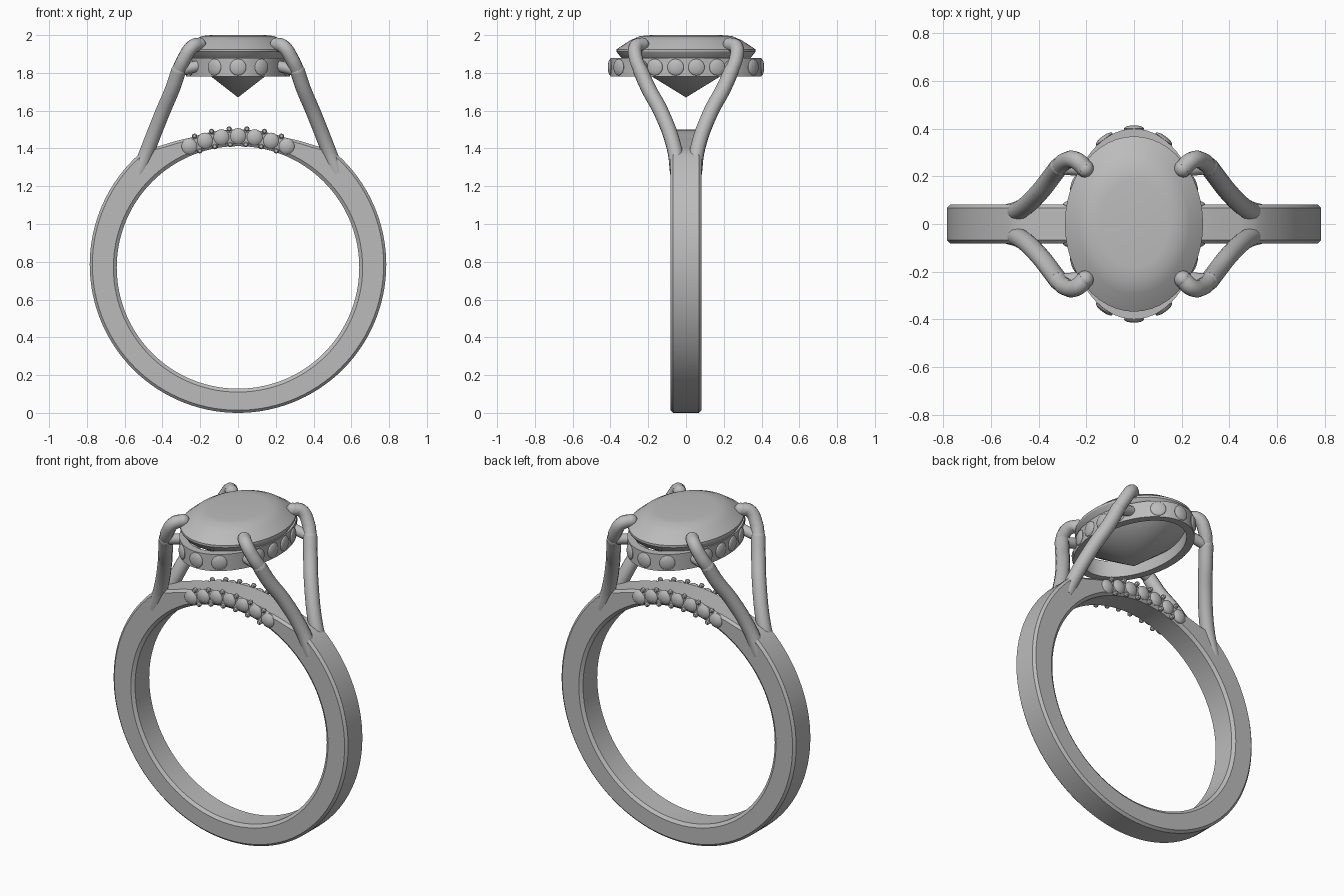
import bpy, bmesh, math
from mathutils import Vector

if "Cube" in bpy.data.objects:
    bpy.data.objects.remove(bpy.data.objects["Cube"])

metal = bpy.data.materials.new("grey metal")
metal.use_nodes = True
GREY = (0.5, 0.5, 0.5, 1)
metal.diffuse_color = GREY
metal.node_tree.nodes["Principled BSDF"].inputs["Base Color"].default_value = GREY


def finish(name, bm, angle=30):
    bmesh.ops.recalc_face_normals(bm, faces=bm.faces)
    mesh = bpy.data.meshes.new(name)
    bm.to_mesh(mesh)
    bm.free()
    mesh.materials.append(metal)
    obj = bpy.data.objects.new(name, mesh)
    bpy.context.collection.objects.link(obj)
    bpy.ops.object.select_all(action='DESELECT')
    obj.select_set(True)
    bpy.context.view_layer.objects.active = obj
    bpy.ops.object.shade_smooth_by_angle(angle=math.radians(angle))
    return obj


def loft(bm, rings, closed=True):
    """Skin a list of rings of points; closed joins the last ring to the first."""
    rows = [[bm.verts.new(p) for p in ring] for ring in rings]
    pairs = zip(rows, rows[1:] + rows[:1]) if closed else zip(rows, rows[1:])
    for a, b in pairs:
        for i in range(len(a)):
            j = (i + 1) % len(a)
            bm.faces.new((a[i], a[j], b[j], b[i]))
    return rows


def ball(bm, centre, normal, radius, depth, detail=14):
    """Rounded stone flattened along its normal."""
    verts = bmesh.ops.create_uvsphere(bm, u_segments=detail, v_segments=detail // 2 + 1,
                                      radius=radius)["verts"]
    turn = Vector(normal).to_track_quat('Z', 'Y')
    for v in verts:
        v.co.z *= depth / radius
        v.co = turn @ v.co + Vector(centre)


# Band: chamfered section, thinned across the top into a low bridge
OUTER = [(0, 0.715), (21, 0.718), (32, 0.746), (40, 0.785), (181, 0.785)]


def outer_radius(angle):
    a = abs(math.degrees(angle))
    for (a0, r0), (a1, r1) in zip(OUTER, OUTER[1:]):
        if a <= a1:
            return r0 + (r1 - r0) * (a - a0) / (a1 - a0)


def band_ring(angle):
    s, c = math.sin(angle), math.cos(angle)
    ro, ri, w, ch = outer_radius(angle), 0.642, 0.082, 0.014

    def at(r, y, z):
        return (r * s, y, z + r * c)
    zo, zi = 0.785, 0.77
    half = [at(ri, w - ch, zi), at(ri + 0.018, w, zi), at(ro - ch, w, zo), at(ro, w - ch, zo)]
    return half + [(x, -y, z) for x, y, z in reversed(half)]


bm = bmesh.new()
N = 120
loft(bm, [band_ring(-math.pi + math.tau * i / N) for i in range(N)])
finish("band", bm, 25)

# Side stones and grip beads on both faces of the bridge
stones, beads = bmesh.new(), bmesh.new()
for side in (-1, 1):
    for i in range(-3, 4):
        a = i * 0.137
        ball(stones, (0.645 * math.sin(a), side * 0.078, 0.82 + 0.645 * math.cos(a)),
             (0, side, 0), 0.043, 0.022)
    for i in range(-3, 3):
        a = (i + 0.5) * 0.137
        for r in (0.602, 0.685):
            ball(beads, (r * math.sin(a), side * 0.083, 0.82 + r * math.cos(a)),
                 (0, side, 0), 0.015, 0.015, 8)
finish("bridge_stones", stones)
finish("bridge_beads", beads)

# Oval gallery rail under the centre stone
RX, RY, SEG = 0.275, 0.4, 64
bm = bmesh.new()
rings = []
for i in range(SEG):
    a = math.tau * i / SEG
    s, c = math.sin(a), math.cos(a)
    rings.append([((RX - t) * c, (RY - t) * s, z)
                  for t, z in ((0, 1.78), (0, 1.88), (0.045, 1.88), (0.045, 1.78))])
loft(bm, rings)
finish("gallery_rail", bm)

# Rail stones: three at each end, four along each side
bm = bmesh.new()
spots = []
for end in (-1, 1):
    spots += [(x, end * RY * math.sqrt(1 - (x / RX) ** 2)) for x in (-0.125, 0, 0.125)]
    spots += [(end * RX * math.sqrt(1 - (y / RY) ** 2), y)
              for y in (-0.165, -0.055, 0.055, 0.165)]
for x, y in spots:
    ball(bm, (x, y, 1.83), (x / RX ** 2, y / RY ** 2, 0), 0.044, 0.014)
finish("rail_stones", bm)

# Oval centre stone: domed crown, thin girdle, pointed pavilion
bm = bmesh.new()
profile = [(0.5, 2.0), (0.66, 1.995), (0.8, 1.973), (1, 1.925), (1, 1.912), (0.93, 1.88)]
rings = [[(0.29 * k * math.cos(math.tau * i / 48), 0.368 * k * math.sin(math.tau * i / 48), z)
          for i in range(48)] for k, z in profile]
rows = loft(bm, rings, closed=False)
bm.faces.new(rows[0])
culet = bm.verts.new((0, 0, 1.67))
for i in range(48):
    bm.faces.new((rows[-1][i], rows[-1][(i + 1) % 48], culet))
finish("centre_stone", bm, 25)


# Four split prongs, each a stem, a claw and a peg to the rail
def tube(name, points, radius):
    curve = bpy.data.curves.new(name, 'CURVE')
    curve.dimensions = '3D'
    curve.bevel_depth = radius
    curve.bevel_resolution = 4
    curve.resolution_u = 8
    curve.use_fill_caps = True
    spline = curve.splines.new('BEZIER')
    spline.bezier_points.add(len(points) - 1)
    for p, co in zip(spline.bezier_points, points):
        p.co = co
        p.handle_left_type = p.handle_right_type = 'AUTO'
    temp = bpy.data.objects.new(name, curve)
    bpy.context.collection.objects.link(temp)
    bpy.context.view_layer.update()
    mesh = temp.evaluated_get(bpy.context.evaluated_depsgraph_get()).to_mesh()
    bm = bmesh.new()
    bm.from_mesh(mesh)
    temp.to_mesh_clear()
    bpy.data.objects.remove(temp)
    ball(bm, points[-1], (0, 0, 1), radius, radius)
    return finish(name, bm, 40)


STEM = [(0.525, 0.045, 1.27), (0.475, 0.062, 1.4), (0.4, 0.13, 1.59),
        (0.345, 0.2, 1.72), (0.315, 0.24, 1.81)]
CLAW = [(0.32, 0.235, 1.8), (0.285, 0.265, 1.875), (0.24, 0.265, 1.94), (0.205, 0.232, 1.95)]
PEG = [(0.32, 0.24, 1.81), (0.22, 0.23, 1.835)]
for sx, left in ((1, "left"), (-1, "right")):
    for sy, front in ((1, "back"), (-1, "front")):
        for part, path, r in (("stem", STEM, 0.04), ("claw", CLAW, 0.037), ("peg", PEG, 0.03)):
            tube(f"{front}_{left}_prong_{part}",
                 [(sx * x, sy * y, z) for x, y, z in path], r)
